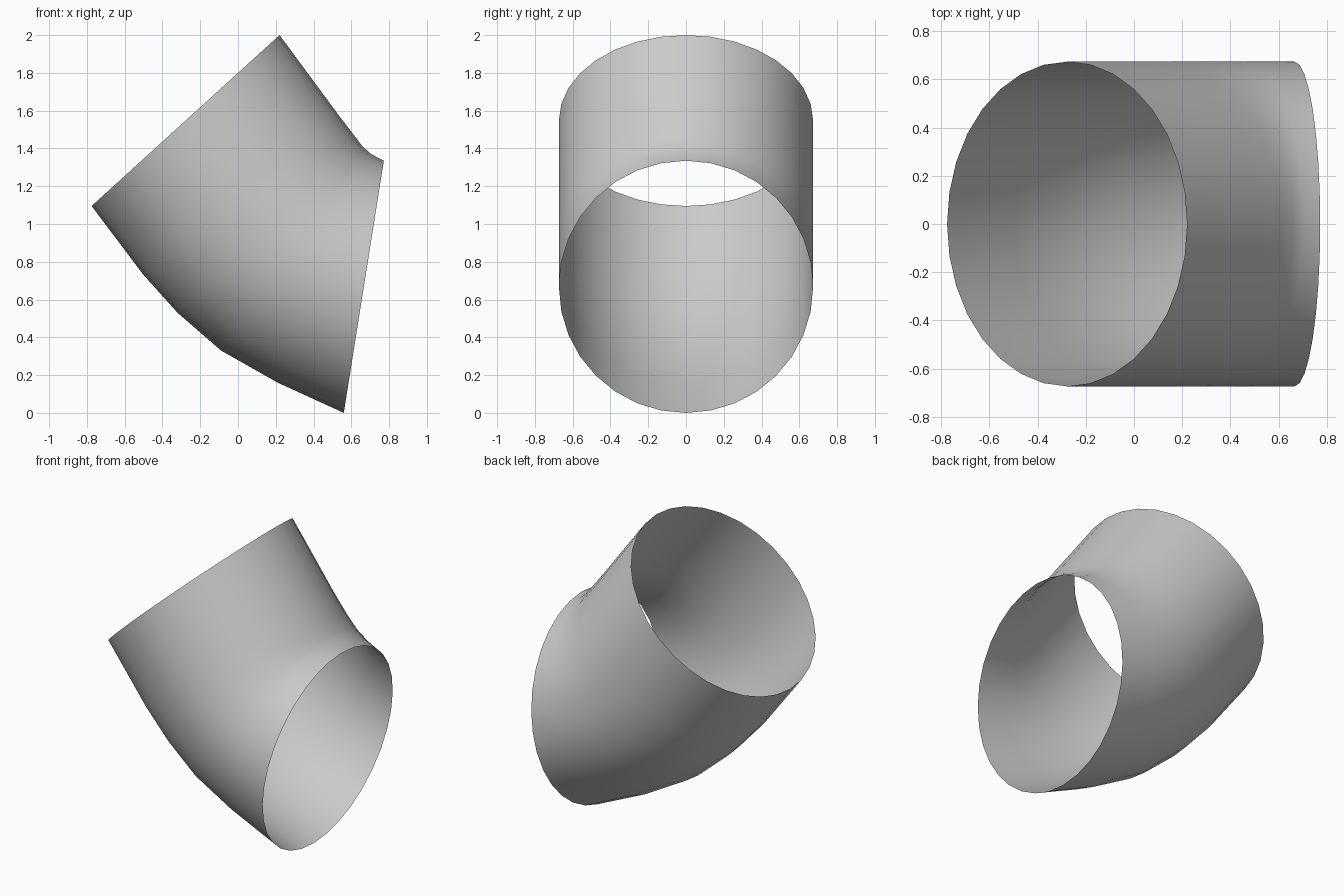
import bpy, bmesh
from math import cos, sin, tau
from mathutils import Vector

if "Cube" in bpy.data.objects:
    bpy.data.objects.remove(bpy.data.objects["Cube"])

SIDES = 32
HALF_WIDTH = 0.673

# Each ring: outer (x, z) and inner (x, z) ends of its diameter along the bend
RINGS = [
    ((-0.775, 1.095), (0.22, 2.00)),
    ((-0.50, 0.73), (0.53, 1.58)),
    ((-0.32, 0.53), (0.61, 1.475)),
    ((-0.09, 0.33), (0.66, 1.41)),
    ((0.21, 0.16), (0.705, 1.37)),
    ((0.56, 0.0), (0.772, 1.335)),
]


def add_ring(bm, outer, inner):
    o = Vector((outer[0], 0, outer[1]))
    i = Vector((inner[0], 0, inner[1]))
    centre, arm = (o + i) / 2, (i - o) / 2
    side = Vector((0, HALF_WIDTH, 0))
    return [bm.verts.new(centre + arm * cos(tau * k / SIDES) + side * sin(tau * k / SIDES))
            for k in range(SIDES)]


# Open bent pipe: bridge consecutive rings
bm = bmesh.new()
rings = [add_ring(bm, o, i) for o, i in RINGS]
faces = []
for a, b in zip(rings, rings[1:]):
    for k in range(SIDES):
        n = (k + 1) % SIDES
        f = bm.faces.new((a[k], a[n], b[n], b[k]))
        f.smooth = True
        faces.append(f)

# Orient the open shell outward: the first face lies on the inner side of the bend
bm.normal_update()
outward = rings[0][0].co - rings[0][SIDES // 2].co
if faces[0].normal.dot(outward) < 0:
    bmesh.ops.reverse_faces(bm, faces=faces)

mesh = bpy.data.meshes.new("pipe_elbow")
bm.to_mesh(mesh)
bm.free()
bpy.context.collection.objects.link(bpy.data.objects.new("pipe_elbow", mesh))
